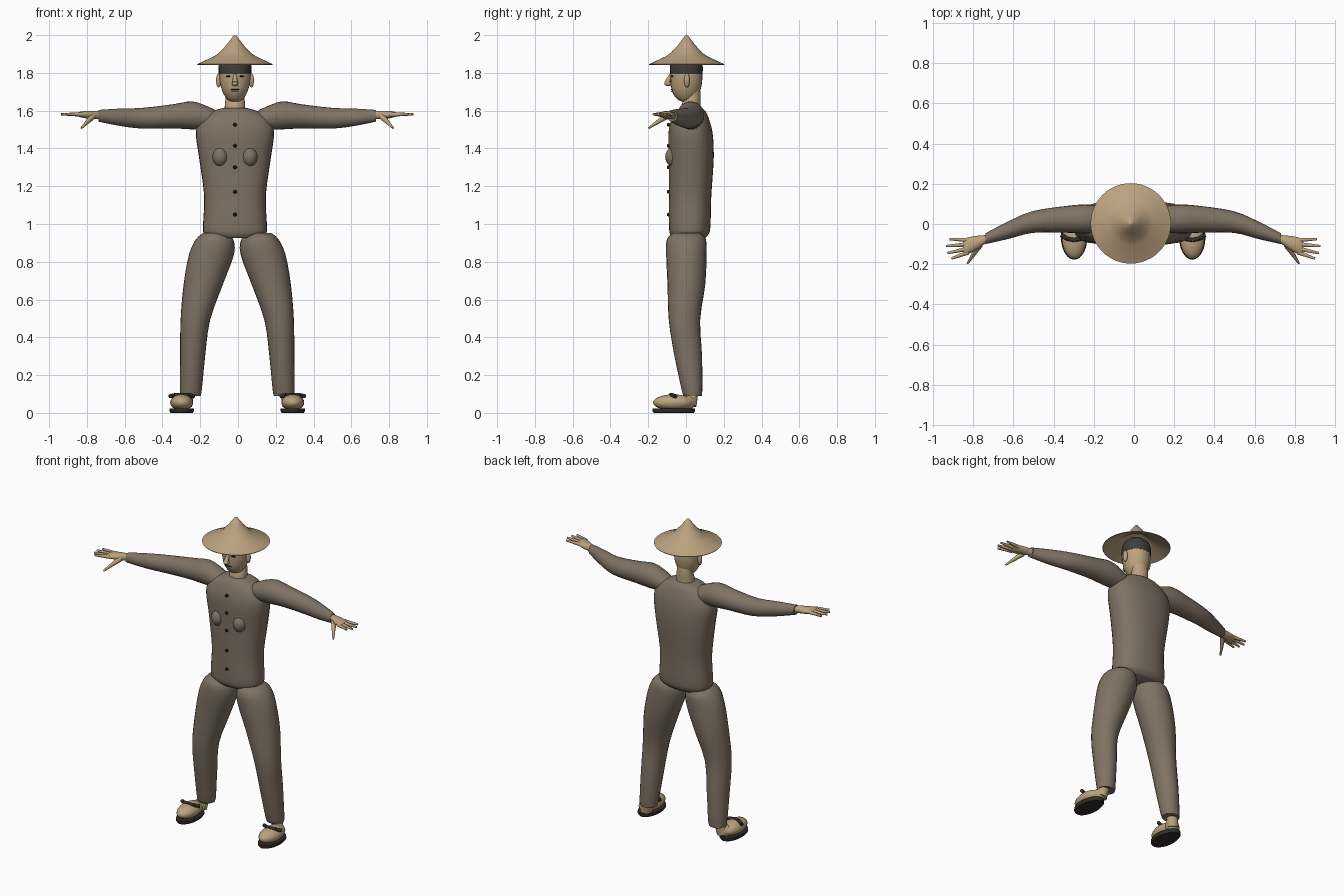
import bpy, bmesh, math
from mathutils import Vector

CX = -0.016   # body axis
LX = -0.004   # limb mirror axis


def material(name, rgb):
    m = bpy.data.materials.new(name)
    m.diffuse_color = (*rgb, 1)
    return m


CLOTH = material("grey brown cloth", (0.215, 0.17, 0.128))
SKIN = material("tan skin", (0.50, 0.365, 0.21))
STRAW = material("straw", (0.50, 0.36, 0.215))
HAIR = material("dark hair", (0.05, 0.047, 0.045))
SOLE = material("dark sandal", (0.03, 0.027, 0.024))
BLACK = material("black", (0.008, 0.008, 0.008))


def finish(name, bm, mat, angle=50):
    bmesh.ops.recalc_face_normals(bm, faces=bm.faces)
    me = bpy.data.meshes.new(name)
    bm.to_mesh(me)
    bm.free()
    me.materials.append(mat)
    ob = bpy.data.objects.new(name, me)
    bpy.context.collection.objects.link(ob)
    bpy.ops.object.select_all(action='DESELECT')
    ob.select_set(True)
    bpy.context.view_layer.objects.active = ob
    bpy.ops.object.shade_smooth_by_angle(angle=math.radians(angle))
    return ob


def smooth_rows(rows, steps=3):
    """Catmull-Rom interpolation of ring parameters."""
    v = [Vector(r) for r in rows]
    out = []
    for i in range(len(v) - 1):
        a, b, c, d = v[max(i - 1, 0)], v[i], v[i + 1], v[min(i + 2, len(v) - 1)]
        for k in range(steps):
            t = k / steps
            out.append(0.5 * (2 * b + (c - a) * t + (2 * a - 5 * b + 4 * c - d) * t * t
                              + (3 * b - a - 3 * c + d) * t ** 3))
    return out + [v[-1]]


def loft(name, rows, mat, axis='z', n=24, power=1.0, side=1, x0=0.0, steps=3):
    """Rows: position on axis, two centre coordinates, two radii."""
    bm = bmesh.new()
    rings = []
    for p, c1, c2, r1, r2 in smooth_rows(rows, steps):
        ring = []
        for k in range(n):
            a = 2 * math.pi * k / n
            u, w = (math.copysign(abs(f(a)) ** power, f(a)) for f in (math.cos, math.sin))
            q = (c1 + r1 * u, c2 + r2 * w)
            x, y, z = (q[0], q[1], p) if axis == 'z' else (p, q[0], q[1])
            ring.append(bm.verts.new((x0 + side * x, y, z)))
        rings.append(ring)
    for a, b in zip(rings, rings[1:]):
        for k in range(n):
            bm.faces.new((a[k], a[(k + 1) % n], b[(k + 1) % n], b[k]))
    bm.faces.new(rings[0])
    bm.faces.new(rings[-1])
    return finish(name, bm, mat)


def ball(name, loc, radii, mat, seg=20):
    bm = bmesh.new()
    bmesh.ops.create_uvsphere(bm, u_segments=seg, v_segments=seg // 2, radius=1)
    for v in bm.verts:
        v.co = Vector(loc) + Vector([a * r for a, r in zip(v.co, radii)])
    return finish(name, bm, mat)


def rod(name, a, b, r1, r2, mat, n=10):
    a, b = Vector(a), Vector(b)
    bm = bmesh.new()
    bmesh.ops.create_cone(bm, cap_ends=True, segments=n, radius1=r1, radius2=r2, depth=(b - a).length)
    q = (b - a).to_track_quat('Z', 'Y')
    for v in bm.verts:
        v.co = (a + b) / 2 + q @ v.co
    return finish(name, bm, mat)


def mirrored(s, x, y, z):
    return (LX + s * x, y, z)


# Hat: thin lathed shell
bm = bmesh.new()
profile = [(0.0, 2.0), (0.008, 1.997), (0.045, 1.948), (0.085, 1.905), (0.11, 1.888), (0.2, 1.846),
           (0.198, 1.842), (0.108, 1.88), (0.08, 1.897), (0.0, 1.98)]
pv = [bm.verts.new((r, 0, z)) for r, z in profile]
pe = [bm.edges.new(e) for e in zip(pv, pv[1:])]
bmesh.ops.spin(bm, geom=pv + pe, cent=(0, 0, 0), axis=(0, 0, 1), angle=2 * math.pi, steps=48)
bmesh.ops.remove_doubles(bm, verts=bm.verts, dist=0.0001)
bmesh.ops.translate(bm, verts=bm.verts, vec=(CX, 0.003, 0))
finish("hat", bm, STRAW)

# Head, hair and neck
loft("head", [(1.648, 0, 0.0, 0.02, 0.022), (1.662, 0, 0.0, 0.043, 0.048), (1.70, 0, 0.0, 0.066, 0.073),
              (1.75, 0, 0.002, 0.08, 0.083), (1.80, 0, 0.002, 0.084, 0.084), (1.85, 0, 0.002, 0.078, 0.078)],
     SKIN, x0=CX)
loft("hair", [(1.795, 0, 0.002, 0.086, 0.086), (1.84, 0, 0.002, 0.086, 0.086), (1.875, 0, 0.002, 0.07, 0.07),
              (1.905, 0, 0.002, 0.03, 0.03)], HAIR, x0=CX)
loft("neck", [(1.57, 0, 0.025, 0.055, 0.052), (1.63, 0, 0.027, 0.054, 0.05), (1.67, 0, 0.034, 0.05, 0.044),
              (1.72, 0, 0.03, 0.05, 0.044)], SKIN, x0=CX)

# Face
rod("nose_bridge", (CX, -0.08, 1.79), (CX, -0.1, 1.748), 0.008, 0.015, SKIN)
ball("nose_tip", (CX, -0.095, 1.743), (0.017, 0.02, 0.013), SKIN, 12)
ball("mouth", (CX, -0.073, 1.712), (0.024, 0.008, 0.004), BLACK, 12)
ball("lower_lip", (CX, -0.07, 1.703), (0.018, 0.009, 0.005), SKIN, 12)
for s in (-1, 1):
    ball("eye", (CX + s * 0.035, -0.074, 1.782), (0.014, 0.008, 0.005), BLACK, 12)
    ball("ear", (CX + s * 0.087, 0.005, 1.76), (0.014, 0.015, 0.038), SKIN, 14)

# Jacket body, chest pads and buttons
loft("jacket", [(0.925, 0, 0.015, 0.13, 0.085), (0.95, 0, 0.018, 0.165, 0.104), (1.0, 0, 0.02, 0.169, 0.11),
                (1.15, 0, 0.022, 0.163, 0.112), (1.35, 0, 0.028, 0.19, 0.119), (1.48, 0, 0.024, 0.207, 0.117),
                (1.55, 0, 0.023, 0.185, 0.1), (1.595, 0, 0.025, 0.125, 0.08), (1.615, 0, 0.027, 0.06, 0.055)],
     CLOTH, x0=CX, n=32, power=0.85)
for s in (-1, 1):
    ball("chest_pad", (CX + s * 0.078, -0.065, 1.355), (0.042, 0.045, 0.052), CLOTH)
for z in (1.525, 1.415, 1.30, 1.17, 1.05):
    ball("button", (CX, -0.092, z), (0.01, 0.01, 0.01), BLACK, 12)

for s in (-1, 1):
    # Sleeves
    loft("sleeve", [(0.10, 0.025, 1.55, 0.05, 0.045), (0.16, 0.025, 1.562, 0.065, 0.062),
                    (0.24, 0.025, 1.575, 0.072, 0.074), (0.34, 0.023, 1.57, 0.066, 0.064),
                    (0.50, 0.010, 1.56, 0.054, 0.055), (0.62, -0.03, 1.565, 0.044, 0.046),
                    (0.735, -0.073, 1.573, 0.027, 0.031)], CLOTH, 'x', side=s, x0=LX)
    # Hands
    loft("palm", [(0.725, -0.071, 1.575, 0.02, 0.02), (0.75, -0.082, 1.577, 0.025, 0.022),
                  (0.79, -0.097, 1.578, 0.037, 0.021), (0.83, -0.111, 1.58, 0.042, 0.015),
                  (0.845, -0.115, 1.58, 0.036, 0.008)], SKIN, 'x', n=16, side=s, x0=LX)
    for y0, x1, y1 in ((-0.08, 0.915, -0.075), (-0.101, 0.932, -0.11),
                       (-0.122, 0.925, -0.145), (-0.141, 0.905, -0.172)):
        rod("finger", mirrored(s, 0.82, y0, 1.58), mirrored(s, x1, y1, 1.581), 0.012, 0.006, SKIN)
    rod("thumb", mirrored(s, 0.765, -0.105, 1.57), mirrored(s, 0.825, -0.197, 1.508), 0.017, 0.005, SKIN)

    # Trouser legs
    loft("trouser_leg", [(0.09, 0.248, 0.033, 0.047, 0.045), (0.11, 0.246, 0.033, 0.057, 0.053),
                         (0.30, 0.236, 0.012, 0.066, 0.073), (0.49, 0.222, -0.008, 0.078, 0.083),
                         (0.68, 0.180, 0.002, 0.104, 0.1), (0.84, 0.136, 0.002, 0.119, 0.107),
                         (0.92, 0.12, 0.002, 0.098, 0.103), (0.952, 0.12, 0.002, 0.06, 0.07)],
         CLOTH, side=s, x0=LX)
    # Feet
    rod("ankle", mirrored(s, 0.275, 0.02, 0.04), mirrored(s, 0.255, 0.036, 0.13), 0.036, 0.032, SKIN, 16)
    ball("foot", mirrored(s, 0.294, -0.067, 0.055), (0.061, 0.108, 0.043), SKIN)
    ball("heel", mirrored(s, 0.28, 0.01, 0.055), (0.042, 0.04, 0.04), SKIN)
    # Sandals
    loft("sandal_sole", [(0.0, 0.294, -0.065, 0.058, 0.106), (0.01, 0.294, -0.065, 0.066, 0.113),
                         (0.022, 0.294, -0.065, 0.064, 0.112)], SOLE, side=s, x0=LX, steps=1)
    path = [mirrored(s, 0.294 + dx, y, z) for dx, y, z in
            ((-0.064, -0.055, 0.088), (-0.035, -0.073, 0.094), (0, -0.08, 0.095),
             (0.035, -0.073, 0.094), (0.064, -0.055, 0.088))]
    for a, b in zip(path, path[1:]):
        rod("sandal_strap", a, b, 0.011, 0.011, SOLE)
